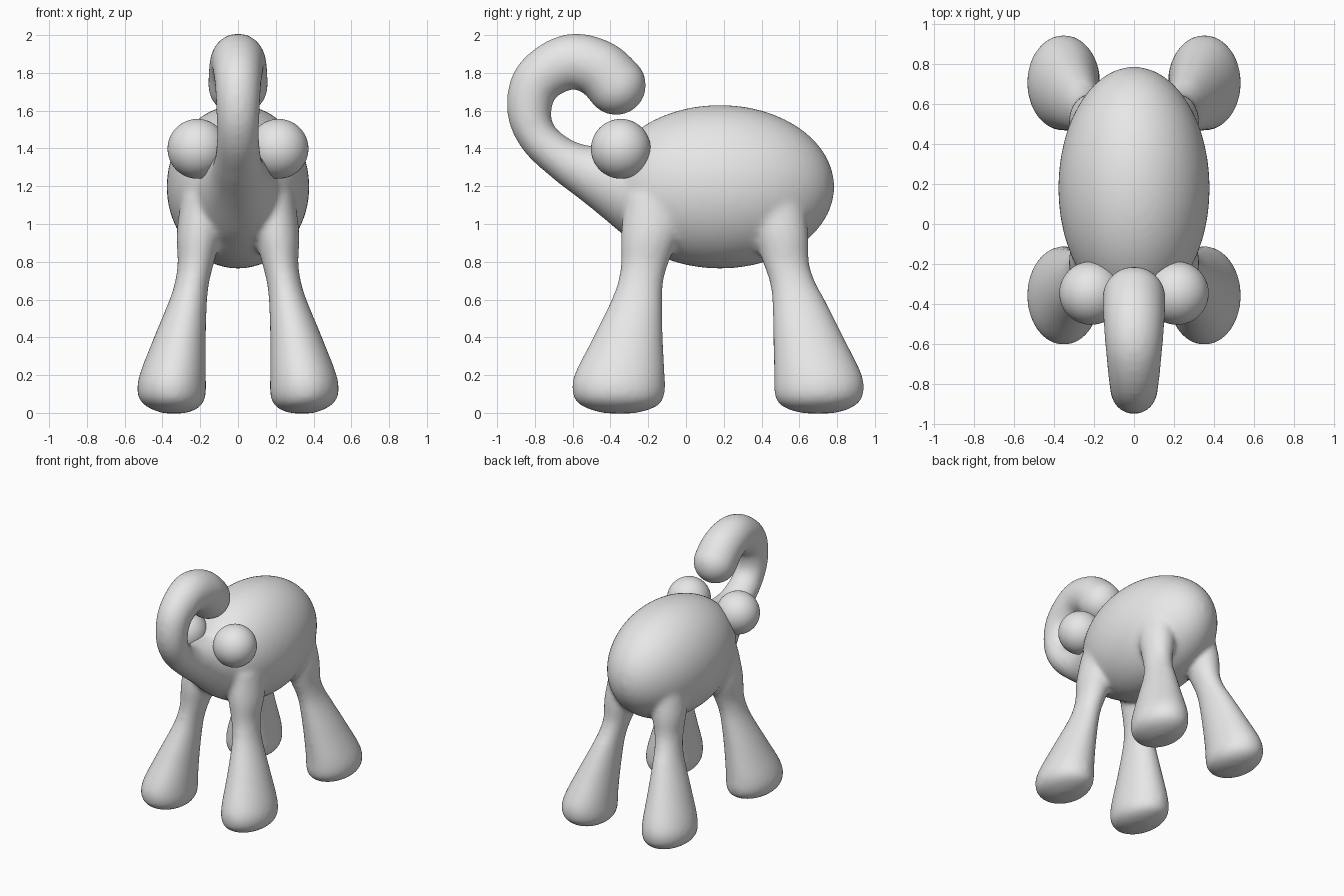
import bpy, bmesh, math
from mathutils import Vector, Matrix

cube = bpy.data.objects.get("Cube")
if cube:
    bpy.data.objects.remove(cube, do_unlink=True)

grey = bpy.data.materials.new("plain grey")
grey.use_nodes = True
grey.diffuse_color = (0.8, 0.8, 0.8, 1)
grey.node_tree.nodes["Principled BSDF"].inputs["Base Color"].default_value = (0.8, 0.8, 0.8, 1)

SIDES, STEPS = 40, 6


def smooth_rows(rows):
    """Catmull-Rom interpolation through rows of numbers."""
    out = []
    for i in range(len(rows) - 1):
        a, b, c, d = (rows[max(0, min(len(rows) - 1, i + k))] for k in (-1, 0, 1, 2))
        for s in range(STEPS):
            t = s / STEPS
            out.append([0.5 * (2 * q + (r - p) * t + (2 * p - 5 * q + 4 * r - w) * t * t
                               + (3 * q - p - 3 * r + w) * t ** 3)
                        for p, q, r, w in zip(a, b, c, d)])
    return out + [list(rows[-1])]


def loft(bm, rings):
    """Closed skin over elliptical rings given as (centre, half axis, half axis)."""
    loops = []
    for c, u, v in rings:
        angles = [2 * math.pi * k / SIDES for k in range(SIDES)]
        loops.append([bm.verts.new(c + u * math.cos(a) + v * math.sin(a)) for a in angles])
    for lo, hi in zip(loops, loops[1:]):
        for k in range(SIDES):
            n = (k + 1) % SIDES
            bm.faces.new((lo[k], lo[n], hi[n], hi[k]))
    bm.faces.new(loops[0][::-1])
    bm.faces.new(loops[-1])


def add_ball(bm, centre, radii):
    bmesh.ops.create_uvsphere(bm, u_segments=48, v_segments=32, radius=1,
                              matrix=Matrix.Translation(centre) @ Matrix.Diagonal((*radii, 1)))


def make_object(name, bm):
    bmesh.ops.recalc_face_normals(bm, faces=bm.faces)
    for f in bm.faces:
        f.smooth = True
    mesh = bpy.data.meshes.new(name)
    bm.to_mesh(mesh)
    bm.free()
    mesh.materials.append(grey)
    obj = bpy.data.objects.new(name, mesh)
    bpy.context.collection.objects.link(obj)
    return obj


bm = bmesh.new()

# Barrel of the body
add_ball(bm, (0, 0.18, 1.197), (0.378, 0.606, 0.433))

# Legs: height, inner x, outer x, then the y range
front_leg = [(1.15, 0.08, 0.30, -0.32, 0.02), (0.95, 0.09, 0.325, -0.345, -0.03),
             (0.8, 0.125, 0.32, -0.345, -0.09), (0.7, 0.15, 0.333, -0.36, -0.118),
             (0.6, 0.163, 0.363, -0.395, -0.125), (0.4, 0.17, 0.445, -0.492, -0.122),
             (0.2, 0.17, 0.522, -0.592, -0.112), (0.1, 0.17, 0.532, -0.6, -0.113),
             (0.045, 0.19, 0.5, -0.565, -0.14), (0.012, 0.235, 0.44, -0.49, -0.21),
             (-0.003, 0.29, 0.39, -0.42, -0.28)]
rear_y = [(0.3, 0.62), (0.36, 0.648), (0.405, 0.652), (0.44, 0.682), (0.455, 0.735),
          (0.462, 0.835), (0.465, 0.932), (0.468, 0.94), (0.495, 0.905), (0.56, 0.84),
          (0.63, 0.77)]
rear_leg = [(*f[:3], *y) for f, y in zip(front_leg, rear_y)]
for leg in (front_leg, rear_leg):
    for side in (1, -1):
        loft(bm, [(Vector((side * (x0 + x1) / 2, (y0 + y1) / 2, z)),
                   Vector(((x1 - x0) / 2, 0, 0)), Vector((0, (y1 - y0) / 2, 0)))
                  for z, x0, x1, y0, y1 in smooth_rows(leg)])

# Neck and curled trunk: y, z, radius in the side plane, half width
trunk = smooth_rows([(-0.08, 1.13, 0.30, 0.28), (-0.26, 1.19, 0.255, 0.235),
                     (-0.48, 1.26, 0.16, 0.155), (-0.64, 1.335, 0.115, 0.125),
                     (-0.78, 1.455, 0.105, 0.112), (-0.83, 1.6, 0.118, 0.115),
                     (-0.785, 1.76, 0.133, 0.125), (-0.62, 1.858, 0.147, 0.142),
                     (-0.465, 1.825, 0.153, 0.154), (-0.37, 1.735, 0.159, 0.159)])
rings = []
for i, (y, z, r, w) in enumerate(trunk):
    a, b = trunk[max(0, i - 1)], trunk[min(len(trunk) - 1, i + 1)]
    along = Vector((0, b[0] - a[0], b[1] - a[1])).normalized()
    rings.append((Vector((0, y, z)), Vector((w, 0, 0)), Vector((0, -along.z, along.y)) * r))
loft(bm, rings)
add_ball(bm, (0, -0.37, 1.735), (0.159, 0.159, 0.159))

# Fuse the parts into one soft skin
body = make_object("body", bm)
fuse = body.modifiers.new("fuse", 'REMESH')
fuse.mode = 'VOXEL'
fuse.voxel_size = 0.016
fuse.use_smooth_shade = True
soften = body.modifiers.new("soften", 'SMOOTH')
soften.factor = 0.5
soften.iterations = 16

# Ball eyes
for side, label in ((1, "left"), (-1, "right")):
    bm = bmesh.new()
    add_ball(bm, (side * 0.215, -0.345, 1.398), (0.158, 0.158, 0.158))
    make_object(label + "_eye", bm)
